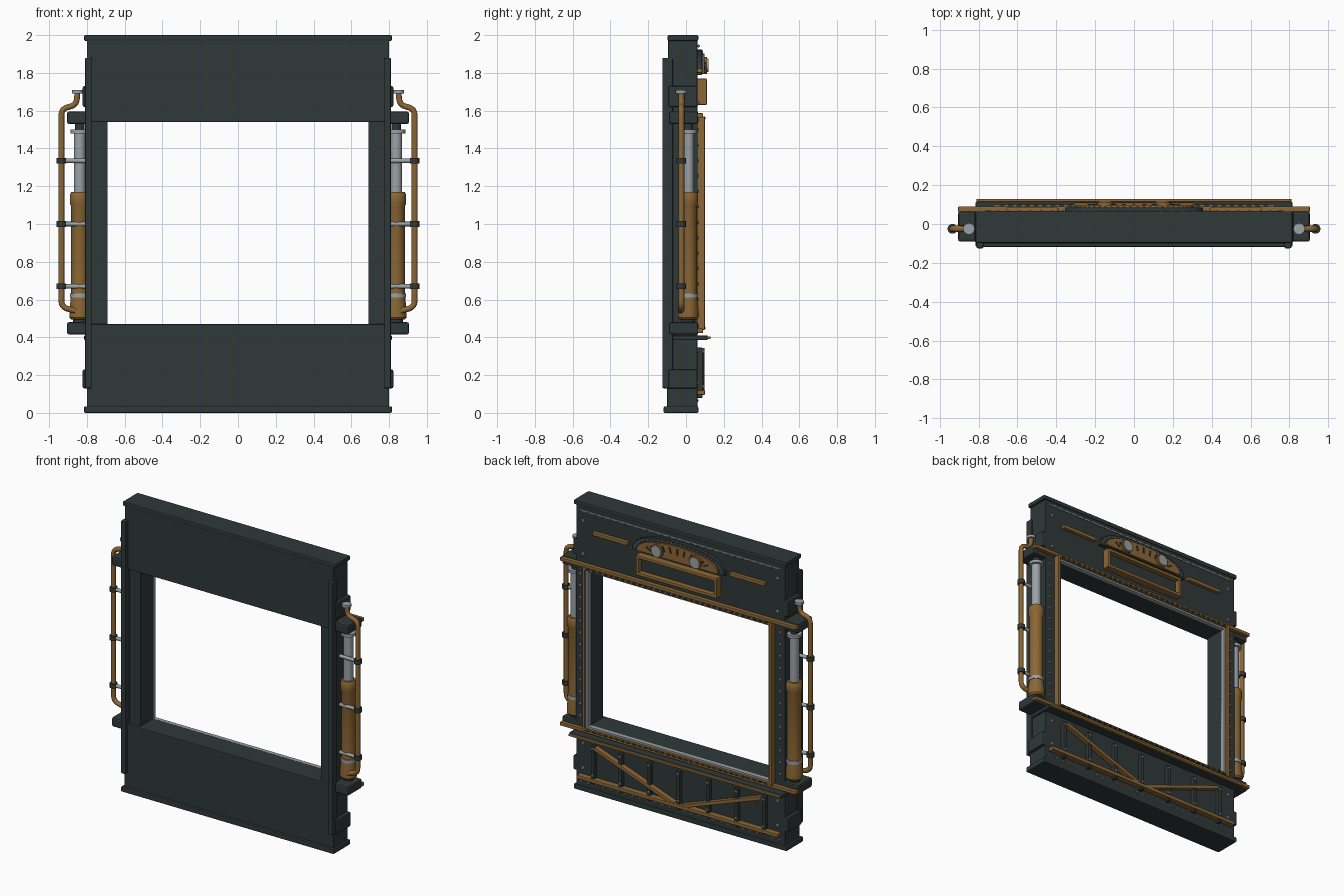
import bpy, bmesh, math
from mathutils import Vector, Matrix

cube = bpy.data.objects.get("Cube")
if cube:
    bpy.data.objects.remove(cube, do_unlink=True)


def material(name, rgb):
    m = bpy.data.materials.new(name)
    m.use_nodes = True
    m.diffuse_color = (*rgb, 1)
    m.node_tree.nodes["Principled BSDF"].inputs["Base Color"].default_value = (*rgb, 1)
    return m


IRON = material("dark iron", (0.029, 0.041, 0.040))
BRASS = material("aged brass", (0.26, 0.135, 0.035))
STEEL = material("pale steel", (0.33, 0.36, 0.38))


def finish(name, bm, mat, bevel=0, smooth=False):
    bmesh.ops.recalc_face_normals(bm, faces=bm.faces)
    me = bpy.data.meshes.new(name)
    bm.to_mesh(me)
    bm.free()
    me.materials.append(mat)
    ob = bpy.data.objects.new(name, me)
    bpy.context.collection.objects.link(ob)
    if bevel:
        b = ob.modifiers.new("bevel", "BEVEL")
        b.width, b.segments, b.limit_method = bevel, 2, "ANGLE"
    if smooth:
        bpy.ops.object.select_all(action="DESELECT")
        ob.select_set(True)
        bpy.context.view_layer.objects.active = ob
        bpy.ops.object.shade_smooth_by_angle(angle=math.radians(40))
    return ob


def add_box(bm, x, y, z, tilt=0):
    """Add a box from (min, max) ranges, tilted about y round its centre."""
    mid = Matrix.Translation([sum(r) / 2 for r in (x, y, z)])
    size = Matrix.Diagonal([r[1] - r[0] for r in (x, y, z)] + [1])
    bmesh.ops.create_cube(bm, size=1, matrix=mid @ Matrix.Rotation(tilt, 4, "Y") @ size)


def boxes(name, items, mat, bevel=0.004, mirror=False):
    bm = bmesh.new()
    for x, y, z in items:
        add_box(bm, x, y, z)
        if mirror:
            add_box(bm, (-x[1], -x[0]), y, z)
    return finish(name, bm, mat, bevel)


def rods(name, items, mat, sides=20):
    """Cylinders given as (start, end, radius)."""
    bm = bmesh.new()
    for a, b, r in items:
        d = Vector(b) - Vector(a)
        m = Matrix.Translation((Vector(a) + Vector(b)) / 2) @ d.to_track_quat("Z", "Y").to_matrix().to_4x4()
        bmesh.ops.create_cone(bm, cap_ends=True, segments=sides, radius1=r, radius2=r,
                              depth=d.length, matrix=m)
    return finish(name, bm, mat, smooth=True)


def lathe(name, x, y, profile, mat, sides=28):
    bm = bmesh.new()
    rings = []
    for r, z in profile:
        rings.append([bm.verts.new((x + r * math.cos(math.tau * i / sides),
                                    y + r * math.sin(math.tau * i / sides), z)) for i in range(sides)])
    for a, b in zip(rings, rings[1:]):
        for i in range(sides):
            j = (i + 1) % sides
            bm.faces.new((a[i], a[j], b[j], b[i]))
    bm.faces.new(rings[0])
    bm.faces.new(rings[-1])
    return finish(name, bm, mat, smooth=True)


def rivets(name, spots, y=0.06, r=0.008):
    bm = bmesh.new()
    for x, z in spots:
        bmesh.ops.create_icosphere(bm, subdivisions=1, radius=r, matrix=Matrix.Translation((x, y, z)))
    return finish(name, bm, STEEL, smooth=True)


def pipe(name, points, radius, mat, bend=0.05):
    """Tube along a polyline with rounded corners."""
    pts = [Vector(p) for p in points]
    path = [pts[0]]
    for a, b, c in zip(pts, pts[1:], pts[2:]):
        p, q = b + (a - b).normalized() * bend, b + (c - b).normalized() * bend
        path += [p * (1 - t) ** 2 + b * 2 * t * (1 - t) + q * t * t for t in (i / 6 for i in range(7))]
    path.append(pts[-1])
    cu = bpy.data.curves.new(name, "CURVE")
    cu.dimensions, cu.bevel_depth, cu.bevel_resolution, cu.use_fill_caps = "3D", radius, 3, True
    sp = cu.splines.new("POLY")
    sp.points.add(len(path) - 1)
    for s, p in zip(sp.points, path):
        s.co = (*p, 1)
    cu.materials.append(mat)
    ob = bpy.data.objects.new(name, cu)
    bpy.context.collection.objects.link(ob)


def arch(name, half, low, rise, y0, y1, mat, n=32):
    """Low rounded fan plate."""
    bm = bmesh.new()
    outline = [(half * math.cos(math.pi * i / n), low + rise * math.sin(math.pi * i / n) ** 0.8)
               for i in range(n + 1)]
    face = bm.faces.new([bm.verts.new((x, y0, z)) for x, z in outline])
    ext = bmesh.ops.extrude_face_region(bm, geom=[face])
    bmesh.ops.translate(bm, vec=(0, y1 - y0, 0), verts=[v for v in ext["geom"] if isinstance(v, bmesh.types.BMVert)])
    return finish(name, bm, mat)


def spread(a, b, n):
    return [a + (b - a) * i / (n - 1) for i in range(n)]


# Main gate: panels, posts, caps and corner flanges
boxes("upper_panel", [((-.80, .80), (-.095, .06), (1.54, 1.98))], IRON)
boxes("lower_panel", [((-.80, .80), (-.10, .06), (.02, .47))], IRON)
boxes("side_posts", [((.69, .80), (-.08, .06), (.46, 1.55))], IRON, 0, True)
boxes("top_cap", [((-.815, .815), (-.097, .065), (1.97, 2.0))], IRON, .006)
boxes("base_cap", [((-.815, .815), (-.118, .065), (0, .035))], IRON, .006)
boxes("corner_flanges", [((.775, .81), (-.125, -.07), (.13, 1.88))], IRON, .006, True)
boxes("side_pads", [((.78, .822), (-.093, .06), z) for z in ((1.62, 1.73), (.13, .23))], IRON, .008, True)
boxes("side_brackets", [((.79, .905), (-.09, .065), z) for z in ((1.53, 1.595), (.415, .48))], IRON, .01, True)

# Opening trim on the back
RAIL_Z = (1.575, .435)
boxes("opening_rails", [((-.905, .905), (.06, .09), (z - .012, z + .012)) for z in RAIL_Z], BRASS)
boxes("opening_uprights", [((.705, .725), (.06, .1), (.44, 1.57))], BRASS, .003, True)
boxes("inner_rails", [((-.725, .725), (.06, .1), z) for z in ((1.552, 1.566), (.444, .458))], BRASS, .003)
boxes("steel_liner_sides", [((.69, .705), (.058, .085), (.457, 1.553))], STEEL, 0, True)
boxes("steel_liner_ends", [((-.70, .70), (.058, .085), z) for z in ((1.54, 1.553), (.457, .47))], STEEL, 0)
boxes("rail_notches", [((x - .012, x + .012), (.06, .103), (z - .006, z + .006))
                       for x in spread(-.68, .68, 32) for z in (1.561, .449)], IRON, 0)
rivets("post_rivets", [(s * .765, z) for s in (-1, 1) for z in spread(.52, 1.5, 13)], r=.011)

# Ledge and truss on the lower panel
boxes("ledge", [((-.815, .815), (-.07, .115), (.385, .41))], IRON, .006)
boxes("ledge_edge", [((-.81, .81), (.113, .13), (.39, .405))], BRASS, .003)
boxes("truss_bottom_rail", [((-.77, .77), (.058, .1), (.095, .12))], BRASS)
TRUSS_X = (-.655, -.445, -.225, 0, .225, .445, .655)
boxes("truss_posts", [((x - .013, x + .013), (.058, .088), (.08, .345)) for x in TRUSS_X], IRON)
bm = bmesh.new()
for s in (-1, 1):
    length, tilt = math.hypot(.61, .22), math.atan2(.22, .61)
    cx = s * .335
    add_box(bm, (cx - length / 2, cx + length / 2), (.06, .097), (.212, .236), -s * tilt)
finish("truss_diagonals", bm, BRASS, .003)
rivets("truss_rivets", [(x, z) for x in TRUSS_X for z in (.14, .325)], .089, .011)
rivets("base_rivets", [(x, .065) for x in spread(-.76, .76, 28)])

# Upper panel ornament
boxes("header_strip", [((-.77, .77), (.058, .066), (1.938, 1.946))], STEEL, 0)
rivets("header_rivets", [(x, 1.942) for x in spread(-.76, .76, 28)], .066)
boxes("header_bars", [((.39, .66), (.058, .085), (1.80, 1.825))], BRASS, .004, True)
rivets("corner_rivets", [(s * .745, z) for s in (-1, 1) for z in (1.64, 1.87, .16, .33)], r=.014)
boxes("nameplate_back", [((-.29, .29), (.058, .075), (1.65, 1.75))], IRON)
boxes("nameplate_frame", [((-.31, .31), (.058, .11), z) for z in ((1.63, 1.652), (1.748, 1.77))]
      + [(x, (.058, .11), (1.64, 1.76)) for x in ((-.31, -.288), (.288, .31))], BRASS, .005)
arch("fan_border", .355, 1.79, .135, .058, .085, IRON)
arch("fan_plate", .31, 1.797, .105, .08, .098, BRASS)
rivets("fan_studs", [(.333 * math.cos(a), 1.793 + .12 * math.sin(a) ** .8)
                     for a in spread(.08, math.pi - .08, 30)], .085, .007)
bm = bmesh.new()
for a in spread(.5, math.pi - .5, 11):
    x, z = .25 * math.cos(a), 1.80 + .065 * math.sin(a)
    add_box(bm, (x - .006, x + .006), (.09, .102), (z - .02, z + .02), math.pi / 2 - a)
finish("fan_slots", bm, IRON)
rods("gauge_rims", [((s * .147, .08, 1.84), (s * .147, .112, 1.84), .045) for s in (-1, 1)], BRASS)
rods("gauge_faces", [((s * .147, .1, 1.84), (s * .147, .118, 1.84), .036) for s in (-1, 1)], STEEL)

# Hydraulic rams and pipes on both sides
for side, s in (("left", 1), ("right", -1)):
    cx, cy, px, py = s * .838, .012, s * .935, -.025
    lathe(side + "_ram_barrel", cx, cy, [(.045, .495), (.054, .505), (.054, .555), (.048, .6), (.045, .64),
                                         (.045, 1.09), (.052, 1.11), (.052, 1.155), (.044, 1.17)], BRASS)
    rods(side + "_ram_rod", [((cx, cy, 1.16), (cx, cy, 1.49), .031),
                             ((cx, cy, 1.48), (cx, cy, 1.50), .048),
                             ((cx, cy, .61), (cx, cy, .632), .052)], STEEL)
    rods(side + "_ram_mounts", [((cx, cy, .47), (cx, cy, .5), .035),
                                ((cx, cy, 1.495), (cx, cy, 1.54), .025)], IRON)
    pipe(side + "_pipe", [(s * .85, py, 1.70), (s * .855, py, 1.63), (px, py, 1.61),
                          (px, py, .56), (s * .86, py, .54)], .016, BRASS, .035)
    rods(side + "_pipe_nut", [((s * .85, py, 1.692), (s * .85, py, 1.71), .03)], STEEL, 12)
    clamp_z = (1.335, 1.0, .67)
    rods(side + "_pipe_clamps", [((px, py, z - .015), (px, py, z + .015), .025) for z in clamp_z], IRON)
    rods(side + "_clamp_arms", [((s * .80, py, z), (s * .92, py, z), .012) for z in clamp_z], STEEL, 12)
